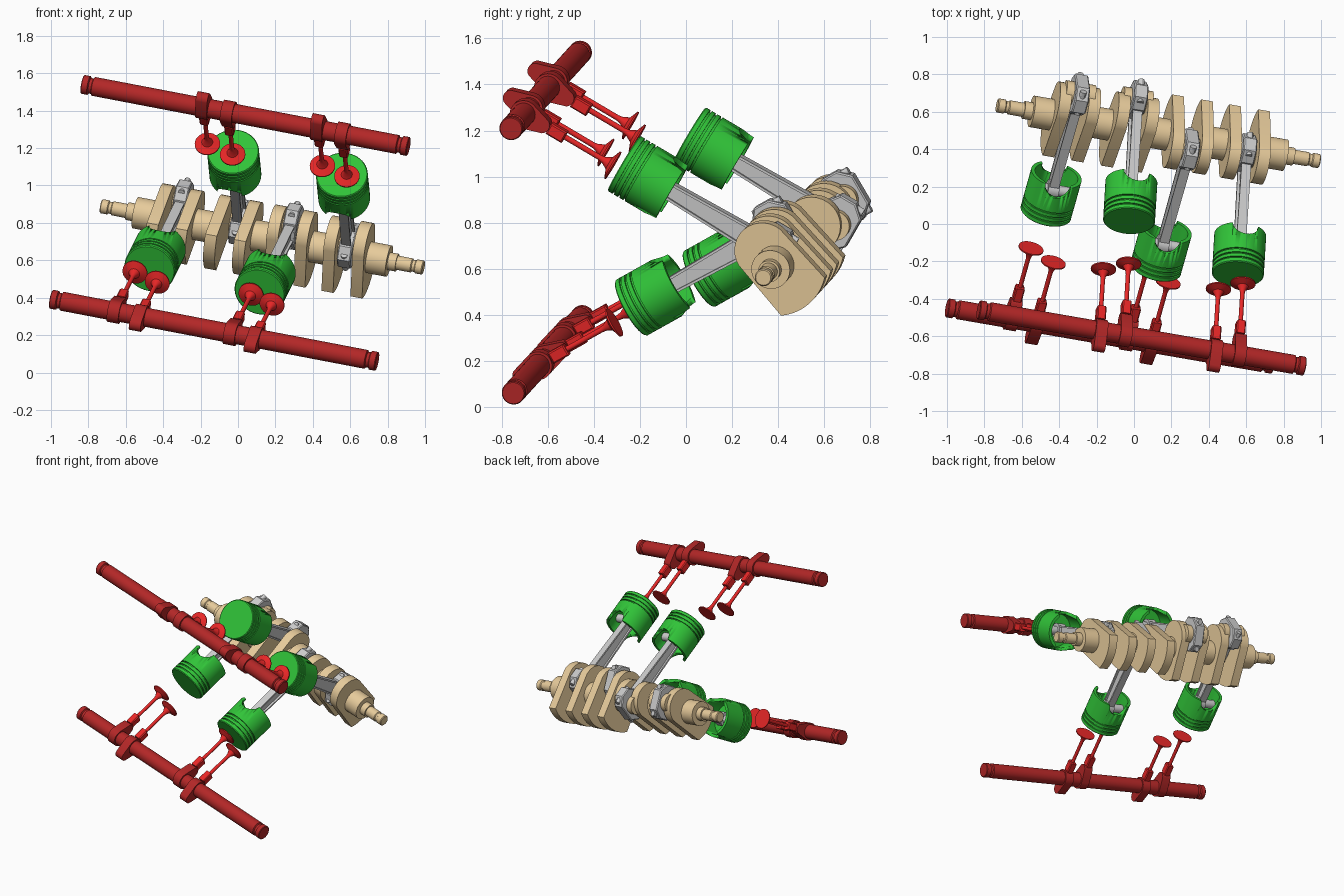
import bpy, bmesh
from math import pi, sin, cos, atan2, radians
from mathutils import Matrix, Vector

if "Cube" in bpy.data.objects:
    bpy.data.objects.remove(bpy.data.objects["Cube"])

# engine frame: X along the crank, -Y toward the cylinder banks, Z across them
X = Vector((0.968, -0.168, -0.185)).normalized()
Y = Vector((0.167, 0.985, -0.02))
Y = (Y - X * Y.dot(X)).normalized()
Z = X.cross(Y)
F = Matrix((X, Y, Z)).transposed().to_4x4()
F.translation = (0.13, 0.485, 0.725)


def material(name, c):
    m = bpy.data.materials.new(name)
    m.diffuse_color = (*c, 1)
    m.use_nodes = True
    m.node_tree.nodes["Principled BSDF"].inputs["Base Color"].default_value = m.diffuse_color
    return m


TAN = material("tan", (0.80, 0.60, 0.33))
GREEN = material("green", (0.03, 0.55, 0.04))
DARK = material("dark_red", (0.45, 0.02, 0.02))
RED = material("red", (0.80, 0.02, 0.02))


def finish(name, bm, m, mat):
    bmesh.ops.recalc_face_normals(bm, faces=bm.faces[:])
    bm.transform(F @ m)
    me = bpy.data.meshes.new(name)
    bm.to_mesh(me)
    bm.free()
    ob = bpy.data.objects.new(name, me)
    bpy.context.collection.objects.link(ob)
    if mat:
        me.materials.append(mat)
    bpy.ops.object.select_all(action='DESELECT')
    bpy.context.view_layer.objects.active = ob
    ob.select_set(True)
    bpy.ops.object.shade_smooth_by_angle(angle=radians(30))
    return ob


def lathe(name, prof, m, mat, n=40):
    """Turn a closed (radius, height) profile about Z."""
    bm = bmesh.new()
    vs = [bm.verts.new((r, 0, h)) for r, h in prof]
    es = [bm.edges.new(p) for p in zip(vs, vs[1:])]
    bmesh.ops.spin(bm, geom=vs + es, cent=(0, 0, 0), axis=(0, 0, 1),
                   angle=2 * pi, steps=n, use_duplicate=False)
    bmesh.ops.remove_doubles(bm, verts=bm.verts[:], dist=1e-5)
    return finish(name, bm, m, mat)


def prism(name, pts, t, m, mat, inset=0, bevel=0):
    """Extrude a (y, z) outline along X; optionally recess both flat sides."""
    bm = bmesh.new()
    f = bm.faces.new([bm.verts.new((-t / 2, y, z)) for y, z in pts])
    ex = bmesh.ops.extrude_face_region(bm, geom=[f])
    top = [e for e in ex['geom'] if isinstance(e, bmesh.types.BMFace)][0]
    bmesh.ops.translate(bm, verts=top.verts[:], vec=(t, 0, 0))
    bmesh.ops.recalc_face_normals(bm, faces=bm.faces[:])
    if inset:
        caps = [g for g in bm.faces if abs(g.normal.x) > 0.9]
        for g in caps:
            bmesh.ops.inset_region(bm, faces=[g], thickness=inset)
            s = 1 if g.calc_center_median().x > 0 else -1
            wall = bmesh.ops.extrude_face_region(bm, geom=[g])
            vs = [v for v in wall['geom'] if isinstance(v, bmesh.types.BMVert)]
            bmesh.ops.translate(bm, verts=vs, vec=(-s * t * 0.28, 0, 0))
            bmesh.ops.delete(bm, geom=[g], context='FACES')
    if bevel:
        caps = {e for g in bm.faces if abs(g.normal.x) > 0.9 for e in g.edges}
        bmesh.ops.bevel(bm, geom=list(caps), offset=bevel, segments=1, affect='EDGES')
    return finish(name, bm, m, mat)


def arc(r, a0, a1, n, cz=0.0):
    """Arc measured from +z in the (y, z) plane."""
    A = [radians(a0 + (a1 - a0) * i / n) for i in range(n + 1)]
    return [(r * sin(a), cz + r * cos(a)) for a in A]


def at(x, y, z):
    return Matrix.Translation((x, y, z))


ALONG = Matrix.Rotation(pi / 2, 4, 'Y')   # lathe axis Z -> X


def bank(side):
    """Rotation taking Z to the bore direction of a bank (+1 upper, -1 lower)."""
    return Matrix.Rotation(radians(90 - 30 * side), 4, 'X')


# crankshaft: nose, main journals, tail
end = [(0, .89), (.033, .89), (.038, .885), (.038, .85), (.032, .845), (.032, .83),
       (.038, .825), (.038, .745), (.048, .745), (.048, .70), (.085, .70), (.085, .56), (0, .56)]
lathe("crank_tail", end, ALONG, TAN)
lathe("crank_nose", [(r, -h) for r, h in end], ALONG, TAN)
for x in (-.32, 0, .32):
    lathe("main_journal", [(0, x - .08), (.085, x - .08), (.085, x + .08), (0, x + .08)], ALONG, TAN)

# cylinders: crank position, pin offset (toward banks, across), bank side
CYL = [(-.48, -.129, .1, -1), (-.157, -.15, .05, 1), (.162, .06, .09, -1), (.477, .031, .04, 1)]
cheek = arc(.125, -80, 80, 14, .08) + arc(.225, 145, 215, 10)
big_end = [(-.12, -.03), (-.07, -.085), (.07, -.085), (.12, -.03), (.12, .045), (.06, .09),
           (-.06, .09), (-.12, .045)]
shank = [(-.05, .08), (.05, .08), (.036, .58), (-.036, .58)]
# piston: crown with three ring grooves and a hollow skirt
piston = [(0, .122), (.134, .122), (.139, .117), (.139, .098), (.130, .098), (.130, .089),
          (.139, .089), (.139, .071), (.130, .071), (.130, .062), (.139, .062), (.139, .044),
          (.130, .044), (.130, .035), (.139, .035), (.139, -.122), (.118, -.122), (.118, .02), (0, .02)]

for i, (x, v, w, side) in enumerate(CYL):
    # crank webs with counterweights either side of the pin
    t = (-.12, .12) if i < 2 else (.11, .125)
    spin = Matrix.Rotation(atan2(t[0], t[1]), 4, 'X')
    for dx in (-.08, .08):
        prism("crank_web", cheek, .064, at(x + dx, 0, 0) @ spin, TAN)
    lathe("crank_pin", [(0, -.08), (.065, -.08), (.065, .08), (0, .08)], at(x, -v, w) @ ALONG, TAN)

    # connecting rod
    m = at(x, -v, w) @ bank(side)
    prism("rod_big_end", big_end, .075, m, None, bevel=.006)
    prism("rod_shank", shank, .052, m, None, inset=.016)
    lathe("rod_small_end", [(0, -.03), (.05, -.03), (.05, .03), (0, .03)], m @ at(0, 0, .6) @ ALONG, None)
    for y in (-.095, .095):
        lathe("rod_bolt", [(0, -.075), (.018, -.075), (.018, .065), (0, .065)], m @ at(0, y, 0), None, 12)

    # piston with arched openings in the skirt
    m = m @ at(0, 0, .627)
    p = lathe("piston", piston, m, GREEN, 48)
    cut = lathe("skirt_cutter", [(0, -.3), (.07, -.3), (.07, .3), (0, .3)],
                m @ at(0, 0, -.125) @ Matrix.Rotation(pi / 2, 4, 'X'), None)
    cut.hide_render = True
    b = p.modifiers.new("cut", 'BOOLEAN')
    b.object = cut
    b.solver = 'EXACT'
    bpy.ops.object.select_all(action='DESELECT')
    bpy.context.view_layer.objects.active = p
    p.select_set(True)
    bpy.ops.object.modifier_apply(modifier=b.name)
    bpy.data.objects.remove(cut)
    lathe("piston_pin", [(0, -.115), (.03, -.115), (.03, .115), (0, .115)],
          m @ at(0, 0, -.027) @ ALONG, None, 20)

# camshafts and valves: side, shaft centre, [(valve position, is open)]
CAMS = [(1, -.023, 1.107, .634, [(-.254, 0), (-.118, 1), (.381, 0), (.513, 1)]),
        (-1, .025, 1.102, -.526, [(-.521, 1), (-.383, 0), (.12, 1), (.251, 0)])]
shaft = [(0, -.9), (.047, -.9), (.051, -.896), (.051, -.865), (.042, -.86), (.042, -.845),
         (.051, -.84)]
shaft += [(r, -h) for r, h in reversed(shaft)]
lobe = arc(.062, 75, 285, 18) + arc(.036, -60, 60, 8, .09)
# valve: disc head, flared neck, long stem
valve = [(0, 0), (.068, 0), (.068, .007), (.03, .022), (.015, .05), (.012, .07), (.012, .26), (0, .26)]

for side, x0, v, w, valves in CAMS:
    lathe("camshaft", shaft, at(x0, -v, w) @ ALONG, DARK)
    for x, is_open in valves:
        m = at(x, -v, w) @ bank(side)
        turn = Matrix.Rotation(pi if is_open else 0, 4, 'X')
        prism("cam_lobe", lobe, .064, m @ turn, DARK)
        drop = .448 if is_open else .387
        lathe("valve", valve, m @ at(0, 0, -drop), RED, 28)
        h = .325 - drop
        prism("cam_follower", [(-.027, h - .08), (.027, h - .08), (.027, h), (-.027, h)],
              .05, m, RED, bevel=.006)
